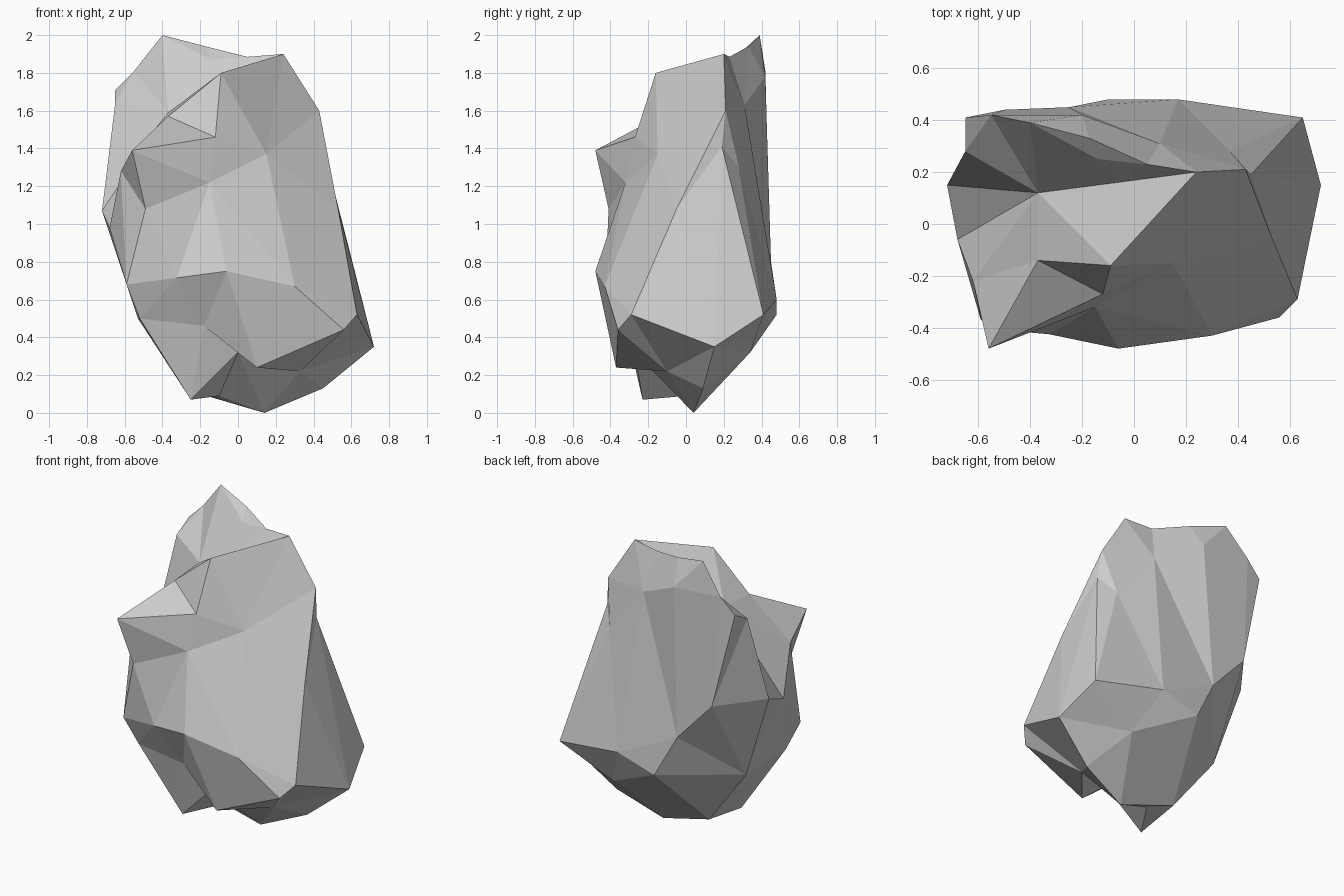
import bpy, bmesh
from mathutils import Vector

# Characteristic corners of the boulder (ridges, ledges and dents)
CORNERS = [
    # summit, ledge and horn
    (-.4, .39, 2), (-.17, .33, 1.94), (-.14, .25, 1.87), (.24, .2, 1.9),
    (-.09, -.16, 1.8), (-.37, .12, 1.59), (-.37, -.14, 1.57), (-.065, .16, 1.745),
    (-.65, .28, 1.64), (-.65, .41, 1.71), (-.55, .42, 1.81),
    (.1, .31, 1.63), (-.2, .42, 1.78), (.05, .23, 1.885),
    # front face
    (-.56, -.48, 1.39), (-.12, -.27, 1.46), (.15, -.15, 1.37),
    (-.15, -.32, 1.22), (-.49, -.41, 1.08),
    (-.06, -.48, .75), (-.325, -.425, .715), (-.59, -.37, .68), (.3, -.43, .67),
    (-.18, -.32, .46), (-.52, -.31, .5), (.1, -.37, .24), (.56, -.36, .44),
    # right side
    (.43, .21, 1.6), (.45, .19, 1.41), (.53, -.05, 1.08), (.37, .28, 1.3),
    (.63, -.29, .52), (.72, .15, .35), (.65, .41, .52),
    # left side
    (-.62, -.22, 1.28), (-.72, .15, 1.07), (-.68, -.06, .98),
    # back
    (-.5, .44, 1.07), (-.25, .45, .8), (.17, .48, .6),
    (-.1, .48, .52), (-.53, .12, .5),
    # underside
    (0, -.27, .32), (-.25, -.23, .07), (-.1, 0, .09), (.14, .04, 0),
    (.45, .09, .13), (.33, -.1, .22), (.3, .34, .32), (-.235, .09, .11),
]


def skin(name, points, centre, radii):
    """Wrap star-shaped points: hull them on a sphere, then restore positions."""
    bm = bmesh.new()
    home = {}
    for p in points:
        d = Vector(p) - Vector(centre)
        d = Vector([a / r for a, r in zip(d, radii)]).normalized()
        v = bm.verts.new(d)
        home[v] = Vector(p)
    bmesh.ops.convex_hull(bm, input=list(bm.verts))
    for v in bm.verts:
        v.co = home[v]
    bmesh.ops.recalc_face_normals(bm, faces=list(bm.faces))
    mesh = bpy.data.meshes.new(name)
    bm.to_mesh(mesh)
    bm.free()
    obj = bpy.data.objects.new(name, mesh)
    bpy.context.collection.objects.link(obj)
    return obj


# Single faceted boulder
skin("boulder", CORNERS, (0, .03, .9), (.65, .45, 1.0))
